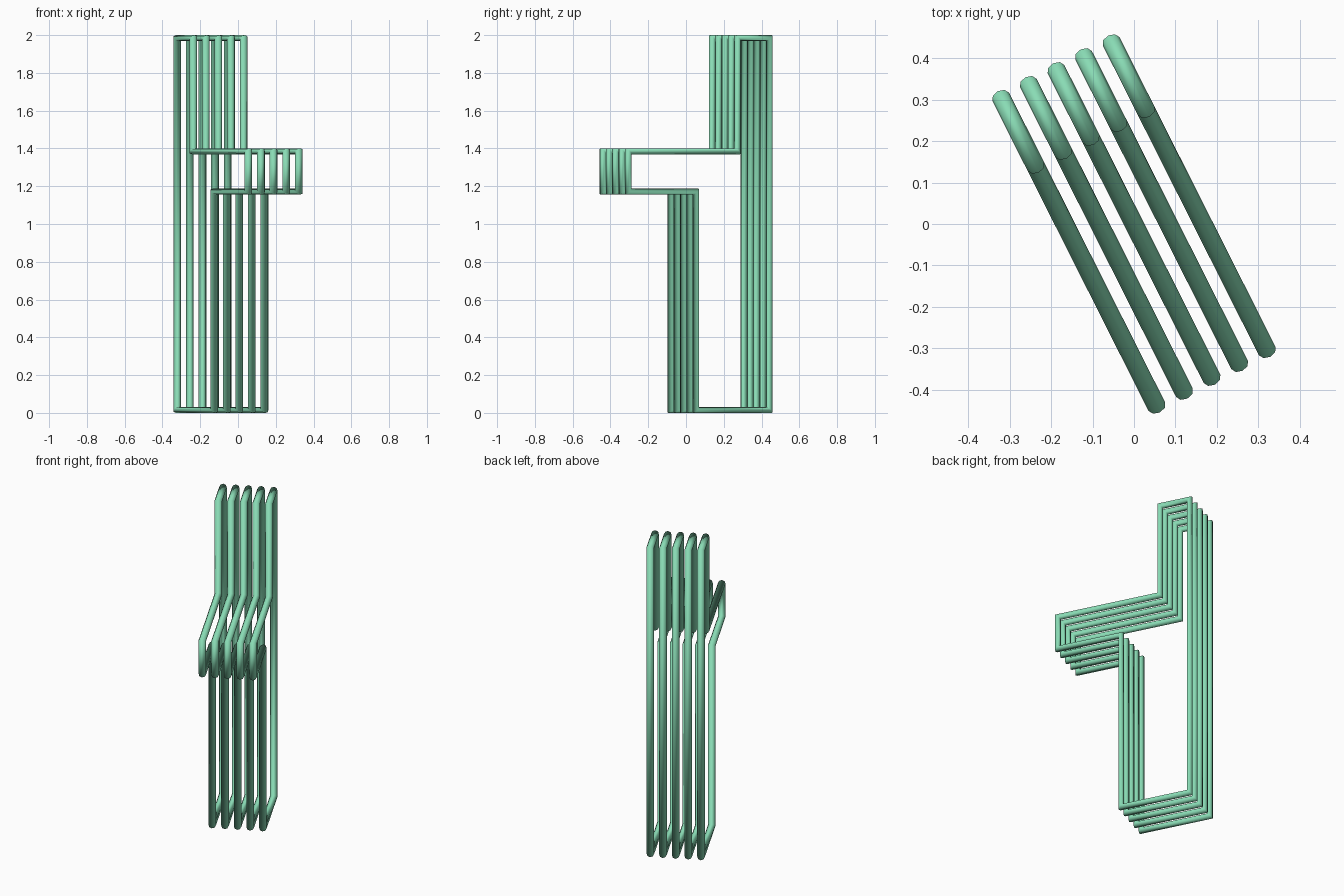
import bpy, bmesh, math
from mathutils import Vector

if "Cube" in bpy.data.objects:
    bpy.data.objects.remove(bpy.data.objects["Cube"])

SIDES, R = 8, 0.0225           # tube cross-section
L, Z0 = 0.418, 0.016           # half length and lowest centre line
ALONG = Vector((0.45, -0.893, 0)).normalized()
ACROSS = Vector((0.893, 0.45, 0)).normalized()
UP = Vector((0, 0, 1))
SPACING = 0.0745

# Closed outline of one wire loop: (distance along, height)
PATH = [(-L, Z0), (-L, 2 - Z0), (-0.23, 2 - Z0), (-0.23, 1.385),
        (L, 1.385), (L, 1.171), (0.016, 1.171), (0.016, Z0)]

mint = bpy.data.materials.new("mint_green")
mint.diffuse_color = (0.25, 0.71, 0.46, 1)
mint.use_nodes = True
mint.node_tree.nodes["Principled BSDF"].inputs["Base Color"].default_value = mint.diffuse_color


def wire_loop(name, offset):
    """Sweep a ring round the closed path; rings keep their radius at corners."""
    bm = bmesh.new()
    pts = [Vector(p) for p in PATH]
    n = len(pts)
    rings = []
    for i, p in enumerate(pts):
        d = (p - pts[i - 1]).normalized() + (pts[(i + 1) % n] - p).normalized()
        d.normalize()
        out = ALONG * -d.y + UP * d.x
        centre = ALONG * p.x + UP * p.y + ACROSS * offset
        ring = []
        for k in range(SIDES):
            a = 2 * math.pi * k / SIDES
            ring.append(bm.verts.new(centre + R * (math.cos(a) * ACROSS + math.sin(a) * out)))
        rings.append(ring)
    for i in range(n):
        a, b = rings[i], rings[(i + 1) % n]
        for k in range(SIDES):
            j = (k + 1) % SIDES
            bm.faces.new((a[k], a[j], b[j], b[k])).smooth = True
    bmesh.ops.recalc_face_normals(bm, faces=bm.faces)
    mesh = bpy.data.meshes.new(name)
    bm.to_mesh(mesh)
    bm.free()
    mesh.materials.append(mint)
    bpy.context.collection.objects.link(bpy.data.objects.new(name, mesh))


# Five parallel loops
for i in range(5):
    wire_loop(f"wire_loop_{i + 1}", (i - 2) * SPACING)
